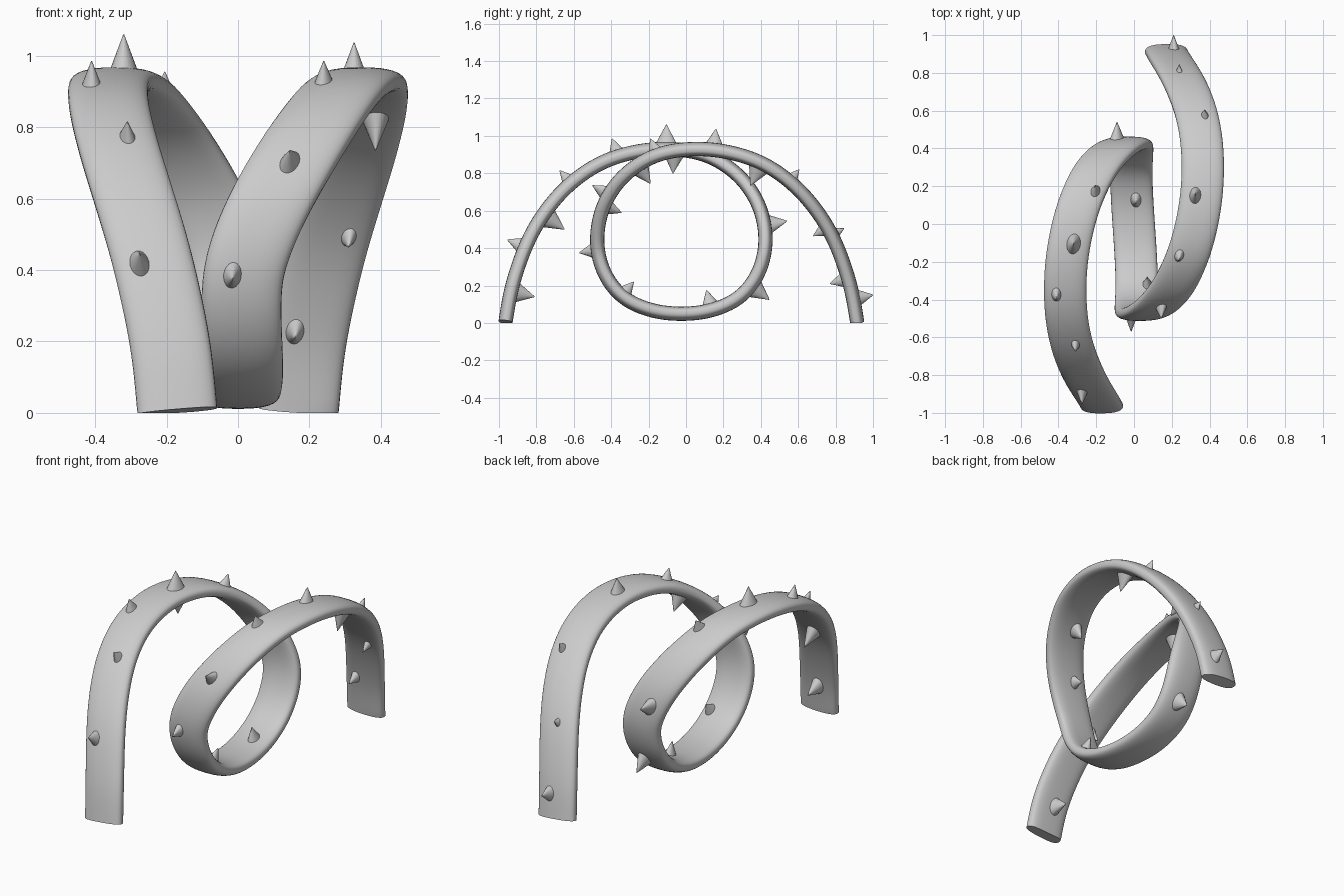
import bpy, bmesh, math
from mathutils import Vector, Matrix

if "Cube" in bpy.data.objects:
    bpy.data.objects.remove(bpy.data.objects["Cube"])

CY = -0.025          # half-turn symmetry axis at x=0, y=CY
HALF_W, HALF_T = 0.112, 0.038

# Centre line of one half: foot, over the arch, down to the middle of the loop
half = [(-.17, -.965, .005), (-.19, -.93, .2), (-.24, -.85, .43), (-.29, -.75, .6),
        (-.335, -.62, .745), (-.362, -.45, .86), (-.362, -.25, .92), (-.335, -.06, .93),
        (-.285, .12, .895), (-.215, .27, .80), (-.14, .365, .68), (-.07, .415, .55),
        (-.015, .425, .40), (-.01, .38, .25), (-.015, .28, .13), (-.01, .13, .065)]
half = [Vector(p) for p in half]
turn = lambda p: Vector((-p.x, 2 * CY - p.y, p.z))
ctrl = half + [Vector((0, CY, .048))] + [turn(p) for p in reversed(half)]


def catmull(pts, n):
    out = []
    ext = [2 * pts[0] - pts[1]] + pts + [2 * pts[-1] - pts[-2]]
    for i in range(1, len(ext) - 2):
        a, b, c, d = ext[i - 1:i + 3]
        for k in range(n):
            t = k / n
            out.append(.5 * (2 * b + (c - a) * t + (2 * a - 5 * b + 4 * c - d) * t * t
                             + (3 * b - a - 3 * c + d) * t ** 3))
    return out + [pts[-1].copy()]


path = catmull(ctrl, 8)
for _ in range(12):
    path = [path[0]] + [(path[i - 1] + 2 * path[i] + path[i + 1]) / 4
                        for i in range(1, len(path) - 1)] + [path[-1]]

# Frames: tangent, width direction (mostly x), outward normal
frames = []
for i, p in enumerate(path):
    t = (path[min(i + 1, len(path) - 1)] - path[max(i - 1, 0)]).normalized()
    x = Vector((1, 0, 0))
    w = (x - t * x.dot(t)).normalized()
    frames.append((p, t, w, w.cross(t).normalized()))
top = max(frames, key=lambda f: f[0].z)
if top[3].z < 0:
    frames = [(p, t, w, -n) for p, t, w, n in frames]


def finish(bm, name, angle):
    bmesh.ops.recalc_face_normals(bm, faces=bm.faces)
    me = bpy.data.meshes.new(name)
    bm.to_mesh(me)
    bm.free()
    ob = bpy.data.objects.new(name, me)
    bpy.context.collection.objects.link(ob)
    bpy.context.view_layer.objects.active = ob
    ob.select_set(True)
    bpy.ops.object.shade_smooth_by_angle(angle=math.radians(angle))
    ob.select_set(False)


# Flattened vine stem, domed outside and flatter inside
SIDES = 32
bm = bmesh.new()
rings = []
for p, t, w, n in frames:
    ring = []
    for k in range(SIDES):
        a = 2 * math.pi * k / SIDES
        c, s = math.cos(a), math.sin(a)
        e = 2 / (2.5 if s > 0 else 3.2)
        v = p + w * math.copysign(abs(c) ** e, c) * HALF_W \
              + n * math.copysign(abs(s) ** e, s) * HALF_T
        v.z = max(v.z, 0)
        ring.append(bm.verts.new(v))
    rings.append(ring)
for r, q in zip(rings, rings[1:]):
    for k in range(SIDES):
        j = (k + 1) % SIDES
        bm.faces.new((r[k], r[j], q[j], q[k]))
bm.faces.new(rings[0])
bm.faces.new(rings[-1])
finish(bm, "vine_stem", 50)

# Thorns, given by their tips; each is an oval cone rooted in the stem
outer_tips = [(-.275, -.955, .445), (-.31, -.675, .815), (-.41, -.395, .985), (-.32, -.105, 1.06),
              (-.205, .205, .955), (-.09, .54, .545), (0, .445, .125), (-.015, -.57, .375),
              (.145, -.5, .735), (.24, -.19, .985), (.325, .16, 1.037), (.375, .605, .82),
              (.24, .845, .505), (.21, 1.0, .15)]
inner_tips = [(-.2, -.81, .14), (-.29, -.65, .5), (-.33, -.07, .80), (.01, .11, .175),
              (.07, -.28, .22), (.08, -.345, .59), (.21, -.19, .745), (.385, .345, .735),
              (.31, .68, .465), (.16, .77, .21)]
bm = bmesh.new()
for tip in map(Vector, outer_tips + inner_tips):
    p, t, w, n = min(frames, key=lambda f: (f[0] - tip).length)
    d = (tip - p).dot(n)
    sgn = 1 if d > 0 else -1
    root = .012
    h = abs(d) - root
    base = tip - n * sgn * h
    rot = Matrix((w, t, n * sgn)).transposed().to_4x4()
    m = Matrix.Translation(base + n * sgn * h / 2) @ rot @ Matrix.Diagonal((.68, 1, 1, 1))
    bmesh.ops.create_cone(bm, cap_ends=True, segments=20, radius1=h * .56,
                          radius2=.002, depth=h, matrix=m)
finish(bm, "thorns", 45)
